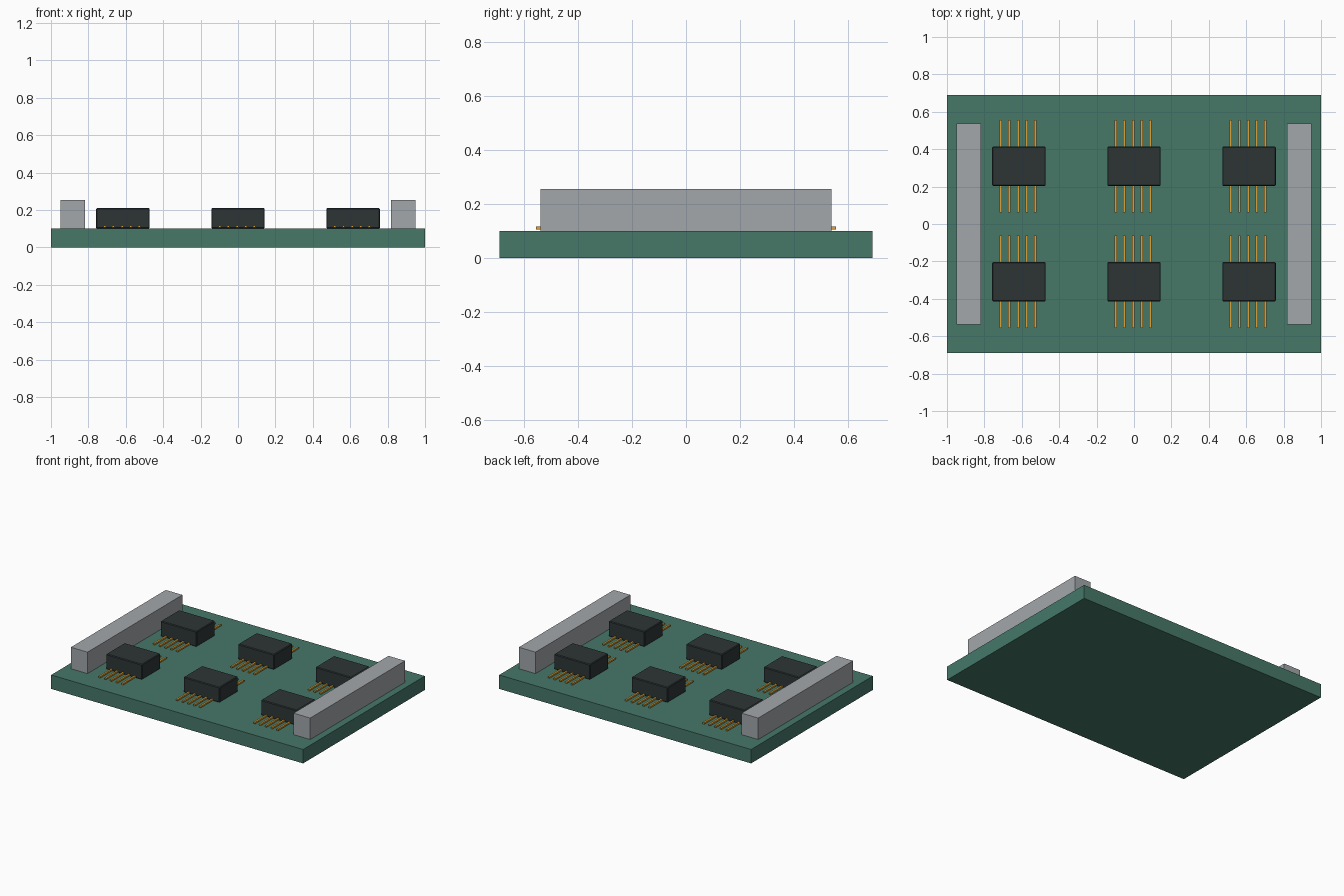
import bpy

cube = bpy.data.objects.get("Cube")
if cube:
    bpy.data.objects.remove(cube, do_unlink=True)


def make_material(name, r, g, b):
    mat = bpy.data.materials.new(name)
    mat.use_nodes = True
    mat.diffuse_color = (r, g, b, 1)
    node = next(n for n in mat.node_tree.nodes if n.type == "BSDF_PRINCIPLED")
    node.inputs["Base Color"].default_value = (r, g, b, 1)
    return mat


green = make_material("board_green", 0.061, 0.188, 0.141)
black = make_material("chip_black", 0.027, 0.036, 0.036)
grey = make_material("connector_grey", 0.366, 0.386, 0.402)
gold = make_material("pin_gold", 0.73, 0.36, 0.04)


def box(name, centre, size, mat, bevel=0):
    """Axis-aligned box; centre z is the underside."""
    x, y, z = centre
    bpy.ops.mesh.primitive_cube_add(size=1, location=(x, y, z + size[2] / 2))
    obj = bpy.context.object
    obj.name = name
    obj.scale = size
    bpy.ops.object.transform_apply(location=False, rotation=False, scale=True)
    obj.data.materials.append(mat)
    if bevel:
        mod = obj.modifiers.new("edge_bevel", "BEVEL")
        mod.width = bevel
        mod.segments = 1
    return obj


BOARD_TOP = 0.1

# Circuit board
box("board", (0, 0, 0), (2, 1.38, BOARD_TOP), green)

# Connector bar along each end
for side, sx in (("left", 1), ("right", -1)):
    box(side + "_connector", (sx * 0.884, 0, BOARD_TOP), (0.132, 1.076, 0.154), grey)

# Chips in a three by two grid, each with a row of through pins
for row, y in (("front", -0.309), ("back", 0.309)):
    for column, x in (("right", -0.615), ("middle", 0), ("left", 0.615)):
        label = row + "_" + column
        box(label + "_chip", (x, y, BOARD_TOP), (0.286, 0.21, 0.11), black, 0.005)
        for i in range(5):
            pin_x = x - 0.005 + (i - 2) * 0.046
            box(f"{label}_pin_{i + 1}", (pin_x, y, BOARD_TOP + 0.005),
                (0.013, 0.493, 0.011), gold)
